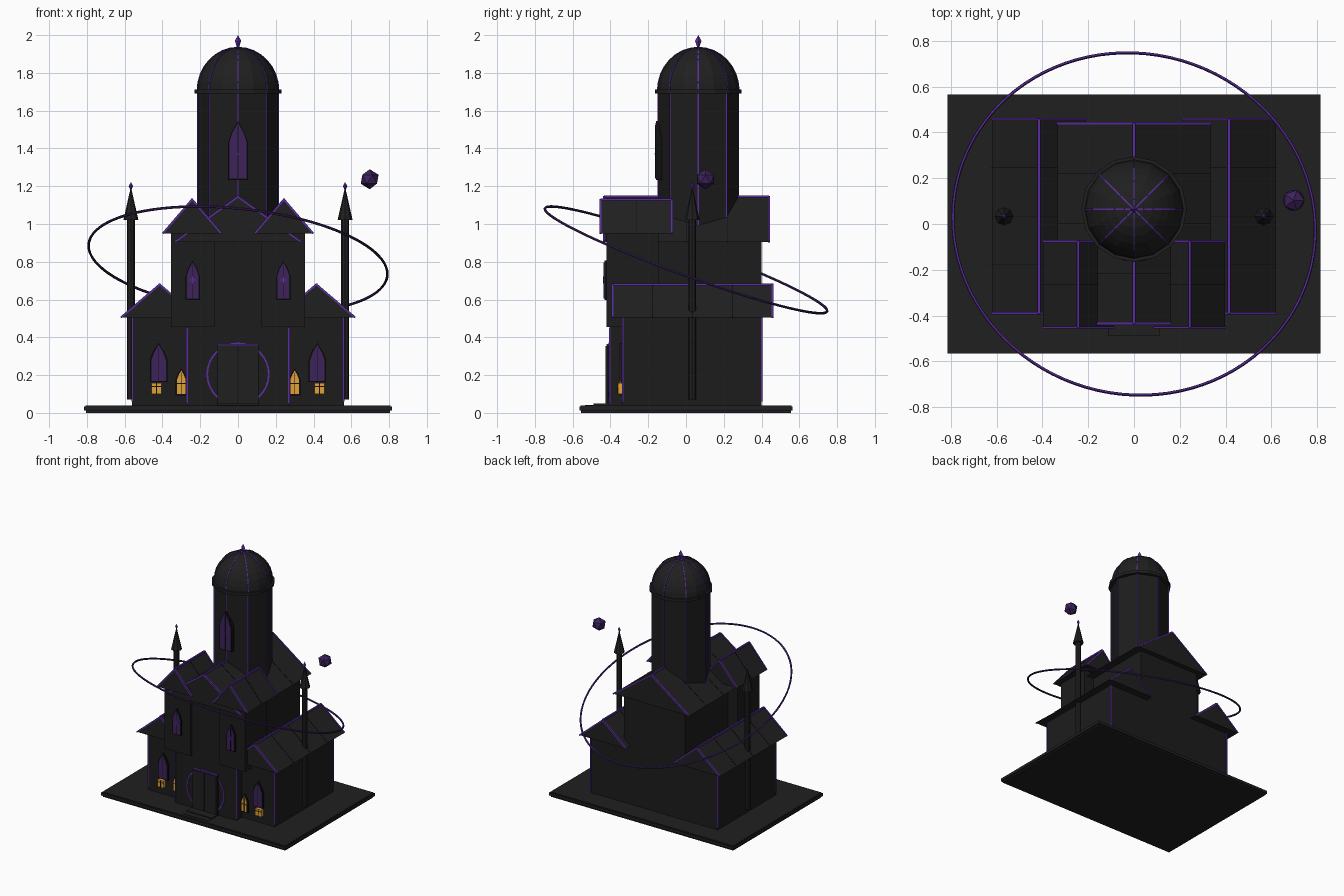
import bpy, bmesh, math
from mathutils import Vector, Matrix

if "Cube" in bpy.data.objects:
    bpy.data.objects.remove(bpy.data.objects["Cube"])


def mat(name, col):
    m = bpy.data.materials.new(name)
    m.diffuse_color = (*col, 1)
    m.use_nodes = True
    m.node_tree.nodes["Principled BSDF"].inputs["Base Color"].default_value = m.diffuse_color
    return m


WALL = mat("charcoal_wall", (0.012, 0.012, 0.012))
ROOF = mat("dark_roof", (0.014, 0.014, 0.014))
SEAM = mat("black_frame", (0.005, 0.005, 0.006))
TRIM = mat("violet_trim", (0.105, 0.026, 0.36))
GLASS = mat("dark_violet", (0.045, 0.016, 0.105))
GLOW = mat("amber_glow", (0.75, 0.36, 0.035))


def finish(bm, name, material):
    bmesh.ops.recalc_face_normals(bm, faces=bm.faces)
    me = bpy.data.meshes.new(name)
    bm.to_mesh(me)
    bm.free()
    me.materials.append(material)
    ob = bpy.data.objects.new(name, me)
    bpy.context.collection.objects.link(ob)
    return ob


def add_box(bm, x0, x1, y0, y1, z0, z1):
    m = Matrix.Translation(((x0 + x1) / 2, (y0 + y1) / 2, (z0 + z1) / 2))
    bmesh.ops.create_cube(bm, size=1, matrix=m @ Matrix.Diagonal((x1 - x0, y1 - y0, z1 - z0, 1)))


def boxes(name, material, *dims):
    bm = bmesh.new()
    for d in dims:
        add_box(bm, *d)
    return finish(bm, name, material)


def cone(name, material, x, y, z0, z1, r0, r1, n=8, turn=0.0):
    bm = bmesh.new()
    bmesh.ops.create_cone(bm, cap_ends=True, segments=n, radius1=r0, radius2=r1, depth=z1 - z0,
                          matrix=Matrix.Translation((x, y, (z0 + z1) / 2)) @ Matrix.Rotation(turn, 4, 'Z'))
    return finish(bm, name, material)


def rods(name, material, paths, r):
    """Thin square bars along each list of points."""
    bm = bmesh.new()
    for path in paths:
        for a, b in zip(path, path[1:]):
            a, b = Vector(a), Vector(b)
            d = b - a
            m = Matrix.Translation((a + b) / 2) @ d.to_track_quat('Z', 'Y').to_matrix().to_4x4()
            bmesh.ops.create_cube(bm, size=1, matrix=m @ Matrix.Diagonal((2 * r, 2 * r, d.length, 1)))
    return finish(bm, name, material)


def prism_y(name, material, pts, y0, y1):
    """Extrude an x-z outline along y."""
    bm = bmesh.new()
    f = bm.faces.new([bm.verts.new((x, y0, z)) for x, z in pts])
    g = bmesh.ops.extrude_face_region(bm, geom=[f])
    bmesh.ops.translate(bm, vec=(0, y1 - y0, 0),
                        verts=[v for v in g['geom'] if isinstance(v, bmesh.types.BMVert)])
    return finish(bm, name, material)


def gable(name, cx, half, y0, y1, z0, z1):
    """Solid pitched roof with ridge and verge trim and dark tile seams."""
    prism_y(name, ROOF, [(cx - half, z0), (cx + half, z0), (cx, z1)], y0, y1)
    rods(name + "_ridge_trim", TRIM, [[(cx, y0, z1), (cx, y1, z1)]], 0.006)
    rods(name + "_verge_trim", TRIM,
         [[(cx - half, y, z0), (cx, y, z1), (cx + half, y, z0)] for y in (y0, y1)], 0.005)
    count = max(2, round((y1 - y0) / 0.21))
    ys = [y0 + (y1 - y0) * i / count for i in range(1, count)]
    rods(name + "_seams", SEAM,
         [[(cx - half, y, z0), (cx, y, z1), (cx + half, y, z0)] for y in ys], 0.002)


def arch(cx, w, z0, z1, grow=0.0):
    """Pointed arch outline."""
    h, w, z0, z1 = z1 - z0, w / 2 + grow, z0 - grow, z1 + grow * 1.5
    zs = z1 - min(h * 0.45, w * 2.2)
    return [(cx - w, z0), (cx + w, z0), (cx + w, zs), (cx + w * 0.62, zs + (z1 - zs) * 0.5), (cx, z1),
            (cx - w * 0.62, zs + (z1 - zs) * 0.5), (cx - w, zs)]


def window(name, cx, y, w, z0, z1, glass, bars):
    prism_y(name + "_frame", SEAM, arch(cx, w, z0, z1, 0.007), y - 0.012, y + 0.02)
    prism_y(name + "_glass", glass, arch(cx, w, z0, z1), y - 0.016, y - 0.010)
    zc = z0 + (z1 - z0) * 0.45
    boxes(name + "_bars", SEAM, (cx - 0.002, cx + 0.002, y - 0.018, y - 0.015, z0, z1 - 0.01),
          *[(cx - w / 2, cx + w / 2, y - 0.018, y - 0.015, z - 0.002, z + 0.002)
            for z in ([zc] if bars else [])])


# Ground slab and steps
boxes("base_slab", ROOF, (-0.805, 0.805, -0.555, 0.555, 0, 0.012), (-0.815, 0.815, -0.565, 0.565, 0.012, 0.034),
      (-0.808, 0.808, -0.558, 0.558, 0.034, 0.04))
boxes("door_steps", ROOF, (-0.112, 0.112, -0.535, -0.40, 0.03, 0.043), (-0.112, 0.112, -0.49, -0.40, 0.04, 0.05))

# Main hall
boxes("main_hall", WALL, (-0.27, 0.27, -0.405, 0.40, 0.035, 0.92))
gable("main_roof", 0, 0.335, -0.435, 0.44, 0.905, 1.145)

# Side wings, upper bays, spires
for s, side in ((-1, "left"), (1, "right")):
    wx = sorted((s * 0.25, s * 0.56))
    boxes(side + "_wing", WALL, (*wx, -0.335, 0.40, 0.035, 0.52))
    gable(side + "_wing_roof", s * 0.415, 0.205, -0.39, 0.458, 0.505, 0.68)
    rods(side + "_corner_trim", TRIM, [[(s * 0.56, y, 0.06), (s * 0.56, y, 0.505)] for y in (-0.335, 0.40)]
         + [[(s * 0.27, -0.403, 0.05), (s * 0.27, -0.403, 0.45)]], 0.004)
    bx = sorted((s * 0.125, s * 0.355))
    boxes(side + "_bay", WALL, (*bx, -0.42, -0.145, 0.455, 0.96))
    gable(side + "_bay_roof", s * 0.243, 0.155, -0.452, -0.075, 0.95, 1.13)
    window(side + "_bay_window", s * 0.24, -0.42, 0.062, 0.605, 0.795, GLASS, False)
    boxes(side + "_bay_window_cross", TRIM, (s * 0.24 - 0.018, s * 0.24 + 0.018, -0.44, -0.437, 0.702, 0.707),
          (s * 0.24 - 0.0025, s * 0.24 + 0.0025, -0.44, -0.437, 0.685, 0.722))
    window(side + "_wing_window", s * 0.42, -0.335, 0.078, 0.17, 0.36, GLASS, False)
    window(side + "_lamp_window", s * 0.30, -0.335, 0.046, 0.10, 0.225, GLOW, True)
    # Small lit panes under the wing windows
    c = s * 0.432
    boxes(side + "_cellar_light", GLOW, (c - 0.027, c + 0.027, -0.361, -0.335, 0.10, 0.157))
    boxes(side + "_cellar_bars", SEAM, (c - 0.002, c + 0.002, -0.363, -0.36, 0.10, 0.157),
          (c - 0.027, c + 0.027, -0.363, -0.36, 0.138, 0.142))
    # Corner spire
    sx, sy = s * 0.567, 0.033
    cone(side + "_spire_pole", ROOF, sx, sy, 0.07, 1.03, 0.021, 0.021)
    cone(side + "_spire_cap", ROOF, sx, sy, 1.02, 1.18, 0.040, 0.004)
    cone(side + "_spire_gem_low", TRIM, sx, sy, 1.178, 1.20, 0.002, 0.012, 4)
    cone(side + "_spire_gem_top", TRIM, sx, sy, 1.20, 1.222, 0.012, 0, 4)

# Double door with round portal ring
boxes("door_leaves", ROOF, (-0.105, -0.003, -0.425, -0.40, 0.05, 0.355), (0.003, 0.105, -0.425, -0.40, 0.05, 0.355))
boxes("door_gap", SEAM, (-0.109, 0.109, -0.418, -0.40, 0.045, 0.36))
boxes("door_lintel", TRIM, (-0.108, 0.108, -0.422, -0.40, 0.358, 0.364))
ring = [(0.163 * math.cos(a), -0.406, 0.205 + 0.163 * math.sin(a))
        for a in (i * math.tau / 32 for i in range(33))]
rods("portal_ring", TRIM, [ring], 0.0045)

# Octagonal tower
TY, TR = 0.065, 0.213
cone("tower", WALL, 0, TY, 0.90, 1.70, TR, TR)
angles = [i * math.pi / 4 for i in range(8)]
rods("tower_edge_trim", TRIM, [[(TR * math.cos(a), TY + TR * math.sin(a), z) for z in (0.95, 1.70)]
                               for a in angles], 0.003)
cone("tower_cornice", ROOF, 0, TY, 1.69, 1.712, 0.23, 0.23, 16)
window("tower_window", 0, -0.146, 0.092, 1.24, 1.535, GLASS, False)
boxes("tower_window_cross", TRIM, (-0.008, 0.008, -0.166, -0.163, 1.367, 1.372))

# Dome with ribs and finial
bm = bmesh.new()
bmesh.ops.create_uvsphere(bm, u_segments=16, v_segments=16, radius=1,
                          matrix=Matrix.Translation((0, TY, 1.705)) @ Matrix.Diagonal((0.216, 0.216, 0.23, 1)))
bmesh.ops.bisect_plane(bm, geom=bm.verts[:] + bm.edges[:] + bm.faces[:], plane_co=(0, 0, 1.70),
                       plane_no=(0, 0, -1), clear_outer=True)
finish(bm, "dome", ROOF)
arcs = [i * math.pi / 16 for i in range(9)]
rods("dome_ribs", TRIM, [[(0.216 * math.cos(t) * math.cos(a), TY + 0.216 * math.cos(t) * math.sin(a),
                           1.705 + 0.23 * math.sin(t)) for t in arcs] for a in angles], 0.003)
cone("finial_low", TRIM, 0, TY, 1.93, 1.97, 0.004, 0.017, 4)
cone("finial_top", TRIM, 0, TY, 1.97, 2.0, 0.017, 0, 4)

# Tilted orbit ring
bpy.ops.mesh.primitive_torus_add(major_radius=0.795, minor_radius=0.007, major_segments=96, minor_segments=6)
orbit = bpy.context.object
orbit.name = "orbit_ring"
orbit.data.materials.append(GLASS)
orbit.data.materials.append(TRIM)
for p in orbit.data.polygons:
    p.material_index = 1 if p.normal.z > 0.6 else 0
orbit.matrix_world = (Matrix.Translation((0, 0, 0.81))
                      @ Vector((0.107, 0.365, 1)).to_track_quat('Z', 'Y').to_matrix().to_4x4())

# Floating crystal
bm = bmesh.new()
bmesh.ops.create_icosphere(bm, subdivisions=1, radius=0.053, matrix=Matrix.Translation((0.697, 0.103, 1.237)))
finish(bm, "floating_crystal", GLASS)
